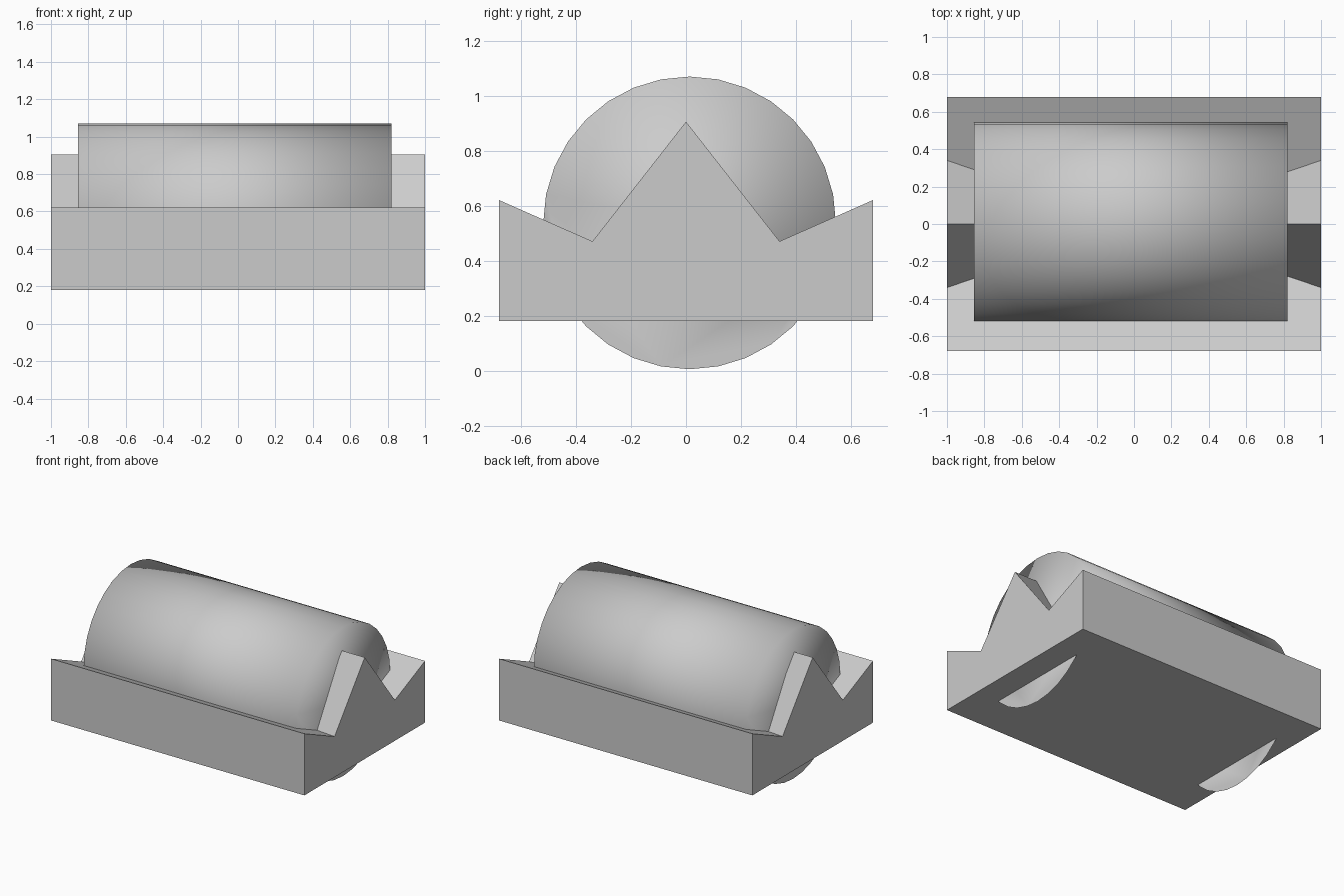
import bpy, bmesh, math

cube = bpy.data.objects.get("Cube")
if cube:
    bpy.data.objects.remove(cube, do_unlink=True)

GREY = (0.6, 0.6, 0.6, 1.0)
mat = bpy.data.materials.new("plain_grey")
mat.use_nodes = True
mat.diffuse_color = GREY
mat.node_tree.nodes["Principled BSDF"].inputs["Base Color"].default_value = GREY


def finish(bm, name, smooth):
    """Turn a bmesh into a named object in the scene."""
    for f in bm.faces:
        f.smooth = smooth
    bmesh.ops.recalc_face_normals(bm, faces=bm.faces[:])
    mesh = bpy.data.meshes.new(name)
    bm.to_mesh(mesh)
    bm.free()
    mesh.materials.append(mat)
    obj = bpy.data.objects.new(name, mesh)
    bpy.context.collection.objects.link(obj)


def loft(bm, rings, closed):
    """Bridge equal rings of vertices lengthwise."""
    for a, b in zip(rings, rings[1:]):
        n = len(a)
        for i in range(n if closed else n - 1):
            j = (i + 1) % n
            bm.faces.new((a[i], a[j], b[j], b[i]))


# Cradle: block with a centre ridge, whose valleys converge inside the roller
def cradle_profile(x):
    t = abs(x)
    valley, depth = max(0.34 * t, 0.01), 0.32 + 0.15 * t
    return [(-0.68, 0.18), (0.68, 0.18), (0.68, 0.62), (valley, depth),
            (0, 0.905), (-valley, depth), (-0.68, 0.62)]


bm = bmesh.new()
rings = [[bm.verts.new((x, y, z)) for y, z in cradle_profile(x)]
         for x in (-1, -0.8, 0, 0.8, 1)]
loft(bm, rings, True)
bm.faces.new(rings[0])
bm.faces.new(rings[-1])
bmesh.ops.dissolve_limit(bm, angle_limit=0.001, verts=bm.verts[:],
                         edges=bm.edges[:])
finish(bm, "cradle_base", False)

# Roller: full end discs joined only by the upper shell
SIDES, RADIUS = 32, 0.532
bm = bmesh.new()
ends = []
for x in (-0.855, 0.82):
    ring = []
    for i in range(SIDES):
        a = 2 * math.pi * i / SIDES
        ring.append(bm.verts.new((x, 0.013 + RADIUS * math.cos(a),
                                  0.537 + RADIUS * math.sin(a))))
    bm.faces.new(ring)
    # the shell starts and ends a little below the widest points
    ends.append([ring[i % SIDES] for i in range(-2, SIDES // 2 + 3)])
loft(bm, ends, False)
finish(bm, "roller", True)
